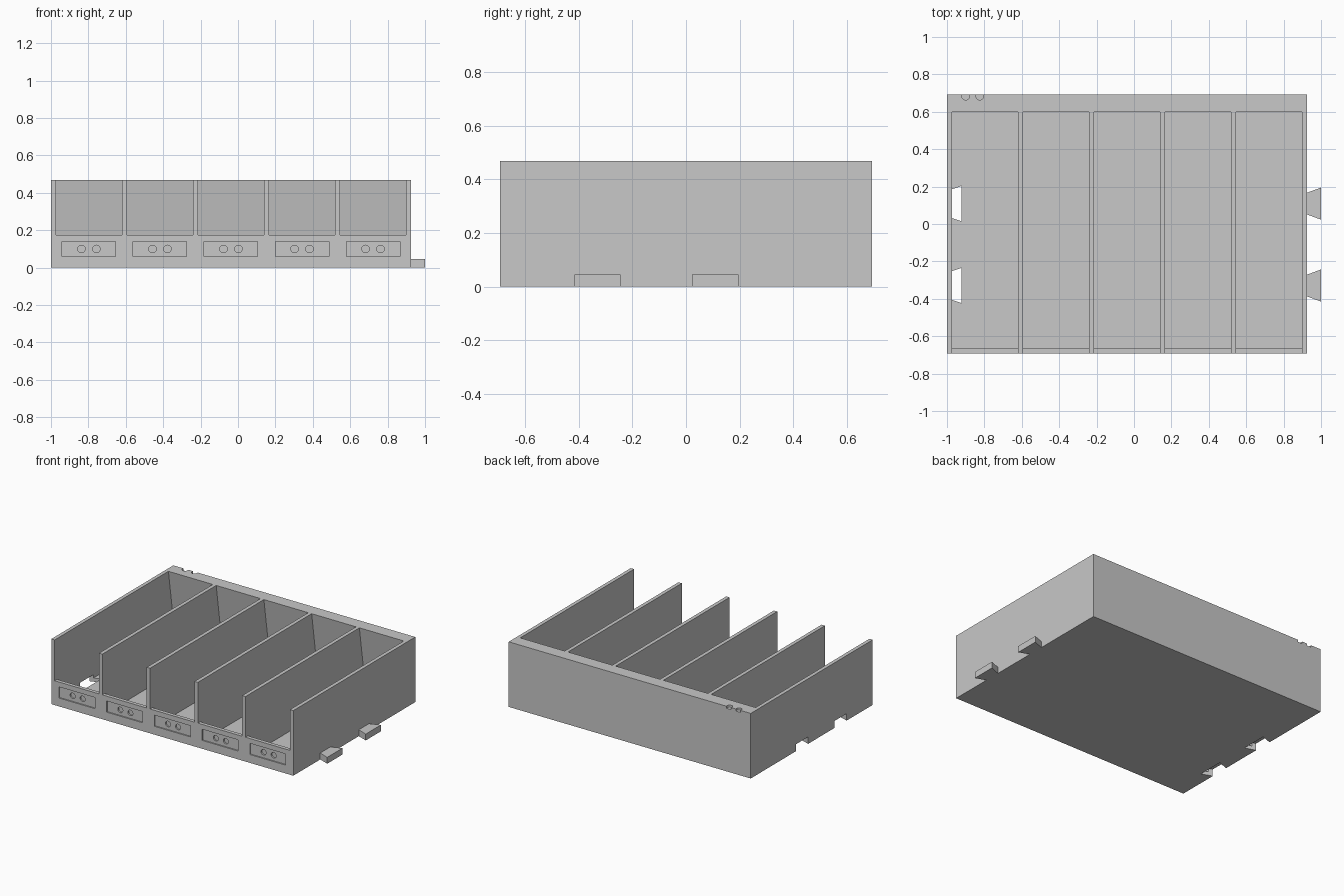
import bpy, bmesh, math
from mathutils import Vector, Matrix

if "Cube" in bpy.data.objects:
    bpy.data.objects.remove(bpy.data.objects["Cube"], do_unlink=True)

grey = bpy.data.materials.new("plain grey")
grey.use_nodes = True
colour = (0.58, 0.58, 0.58, 1)
grey.diffuse_color = colour
grey.node_tree.nodes["Principled BSDF"].inputs["Base Color"].default_value = colour

# Main dimensions
LEFT, RIGHT = -1.0, 0.925
BACK, HEIGHT = 0.693, 0.468
WALL, LIP = 0.0265, 0.175
COUNT = 5
PITCH = (RIGHT - LEFT - WALL) / COUNT
WIDTH = PITCH - WALL
JOINT_Y = (0.109, -0.329)


def prism(bm, points, push):
    """Extrude a flat outline of 3D points along the push vector."""
    face = bm.faces.new([bm.verts.new(p) for p in points])
    new = bmesh.ops.extrude_face_region(bm, geom=[face])["geom"]
    verts = [v for v in new if isinstance(v, bmesh.types.BMVert)]
    bmesh.ops.translate(bm, verts=verts, vec=Vector(push))


def box(bm, low, high):
    (x0, y0, z0), (x1, y1, z1) = low, high
    prism(bm, [(x0, y0, z0), (x1, y0, z0), (x1, y1, z0), (x0, y1, z0)], (0, 0, z1 - z0))


def cylinder(bm, centre, radius, depth, turn=0.0):
    place = Matrix.Translation(centre) @ Matrix.Rotation(turn, 4, 'X')
    bmesh.ops.create_cone(bm, cap_ends=True, segments=32, radius1=radius,
                          radius2=radius, depth=depth, matrix=place)


def finish(bm, name):
    bmesh.ops.recalc_face_normals(bm, faces=bm.faces)
    mesh = bpy.data.meshes.new(name)
    bm.to_mesh(mesh)
    bm.free()
    mesh.materials.append(grey)
    obj = bpy.data.objects.new(name, mesh)
    bpy.context.collection.objects.link(obj)
    return obj


def carve(target, bm, name):
    """Subtract the cutter from the target, then discard the cutter."""
    cutter = finish(bm, name)
    cutter.hide_render = True
    mod = target.modifiers.new(name, 'BOOLEAN')
    mod.operation, mod.solver, mod.object = 'DIFFERENCE', 'EXACT', cutter
    bpy.context.view_layer.objects.active = target
    bpy.ops.object.modifier_apply(modifier=mod.name)
    bpy.data.objects.remove(cutter, do_unlink=True)


def dovetail(bm, x0, x1, half0, half1, y, z0, z1):
    prism(bm, [(x0, y - half0, z0), (x1, y - half1, z0),
               (x1, y + half1, z0), (x0, y + half0, z0)], (0, 0, z1 - z0))


# Solid tray block
bm = bmesh.new()
box(bm, (LEFT, -BACK, 0), (RIGHT, BACK, HEIGHT))
tray = finish(bm, "tray_body")

# Compartments: open top and front, low front lip, back wall leaning inward
pockets, recesses, holes = bmesh.new(), bmesh.new(), bmesh.new()
inner = BACK - WALL
profile = [(-inner, WALL), (inner, WALL), (0.6, HEIGHT), (0.6, 0.6),
           (-0.8, 0.6), (-0.8, LIP), (-inner, LIP)]
for i in range(COUNT):
    x = LEFT + WALL + i * PITCH
    mid = x + WIDTH / 2
    prism(pockets, [(x, y, z) for y, z in profile], (WIDTH, 0, 0))
    # Label recess on the lip, with two round sockets
    box(recesses, (mid - 0.143, -0.8, 0.06), (mid + 0.143, 0.009 - BACK, 0.14))
    for side in (-1, 1):
        cylinder(holes, (mid + side * 0.04, -0.72, 0.1), 0.02, 0.094, math.pi / 2)

# Round sockets on the top of the back wall
for x in (-0.9, -0.825):
    cylinder(holes, (x, 0.683, HEIGHT), 0.02, 0.03)

# Dovetail slots on the right-hand side of the tray
slots = bmesh.new()
for y in JOINT_Y:
    dovetail(slots, -1.02, -0.923, 0.061, 0.094, y, -0.05, 0.05)

for cutter, name in ((pockets, "compartment_cut"), (recesses, "label_cut"),
                     (holes, "socket_cut"), (slots, "slot_cut")):
    carve(tray, cutter, name)

# Dovetail tabs on the left-hand side of the tray
for y, name in zip(JOINT_Y, ("rear_tab", "front_tab")):
    bm = bmesh.new()
    dovetail(bm, RIGHT, 1.0, 0.058, 0.086, y, 0, 0.046)
    finish(bm, name)
